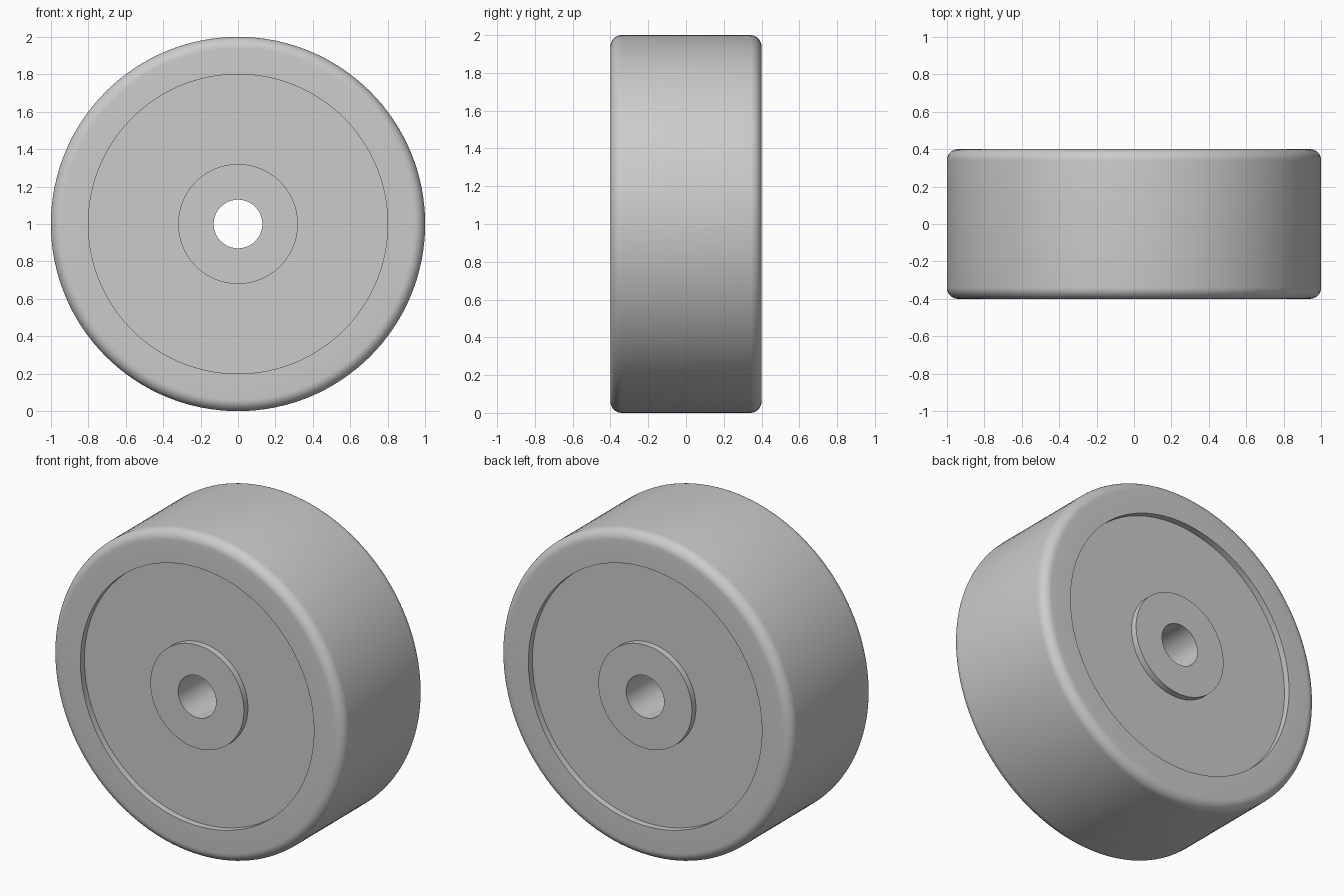
import bpy
import bmesh
from math import cos, sin, pi, radians
from mathutils import Matrix, Vector

cube = bpy.data.objects.get("Cube")
if cube:
    bpy.data.objects.remove(cube, do_unlink=True)

# Main dimensions
RADIUS, HALF_WIDTH, FILLET = 1.0, 0.4, 0.06
RIM_INNER, HUB_RADIUS, BORE_RADIUS = 0.8, 0.32, 0.13
RECESS = 0.04
SEGMENTS, FILLET_STEPS = 128, 8

grey = bpy.data.materials.new("plain grey")
grey.use_nodes = True
colour = (0.6, 0.6, 0.6, 1.0)
grey.diffuse_color = colour
grey.node_tree.nodes["Principled BSDF"].inputs["Base Color"].default_value = colour

# Half profile (radius, y): bore, hub face, recessed web, rim face, rounded edge
floor = HALF_WIDTH - RECESS
half = [(BORE_RADIUS, HALF_WIDTH), (HUB_RADIUS, HALF_WIDTH), (HUB_RADIUS, floor),
        (RIM_INNER, floor), (RIM_INNER, HALF_WIDTH)]
for i in range(FILLET_STEPS + 1):
    a = pi / 2 * (1 - i / FILLET_STEPS)
    half.append((RADIUS - FILLET + FILLET * cos(a),
                 HALF_WIDTH - FILLET + FILLET * sin(a)))
profile = half + [(r, -y) for r, y in reversed(half)]

# Wheel body: the mirrored profile turned about the axle
bm = bmesh.new()
rings = []
for s in range(SEGMENTS):
    turn = Matrix.Rotation(2 * pi * s / SEGMENTS, 3, 'Y')
    rings.append([bm.verts.new(turn @ Vector((r, y, 0)) + Vector((0, 0, RADIUS)))
                  for r, y in profile])
for s, ring in enumerate(rings):
    following = rings[(s + 1) % SEGMENTS]
    for i in range(len(profile)):
        j = (i + 1) % len(profile)
        bm.faces.new((ring[i], ring[j], following[j], following[i]))
bmesh.ops.recalc_face_normals(bm, faces=bm.faces)

mesh = bpy.data.meshes.new("wheel")
bm.to_mesh(mesh)
bm.free()
mesh.materials.append(grey)
wheel = bpy.data.objects.new("wheel", mesh)
bpy.context.collection.objects.link(wheel)

# Smooth tread, fillets and bore, with crisp recess edges
bpy.ops.object.select_all(action='DESELECT')
wheel.select_set(True)
bpy.context.view_layer.objects.active = wheel
bpy.ops.object.shade_smooth_by_angle(angle=radians(30))
